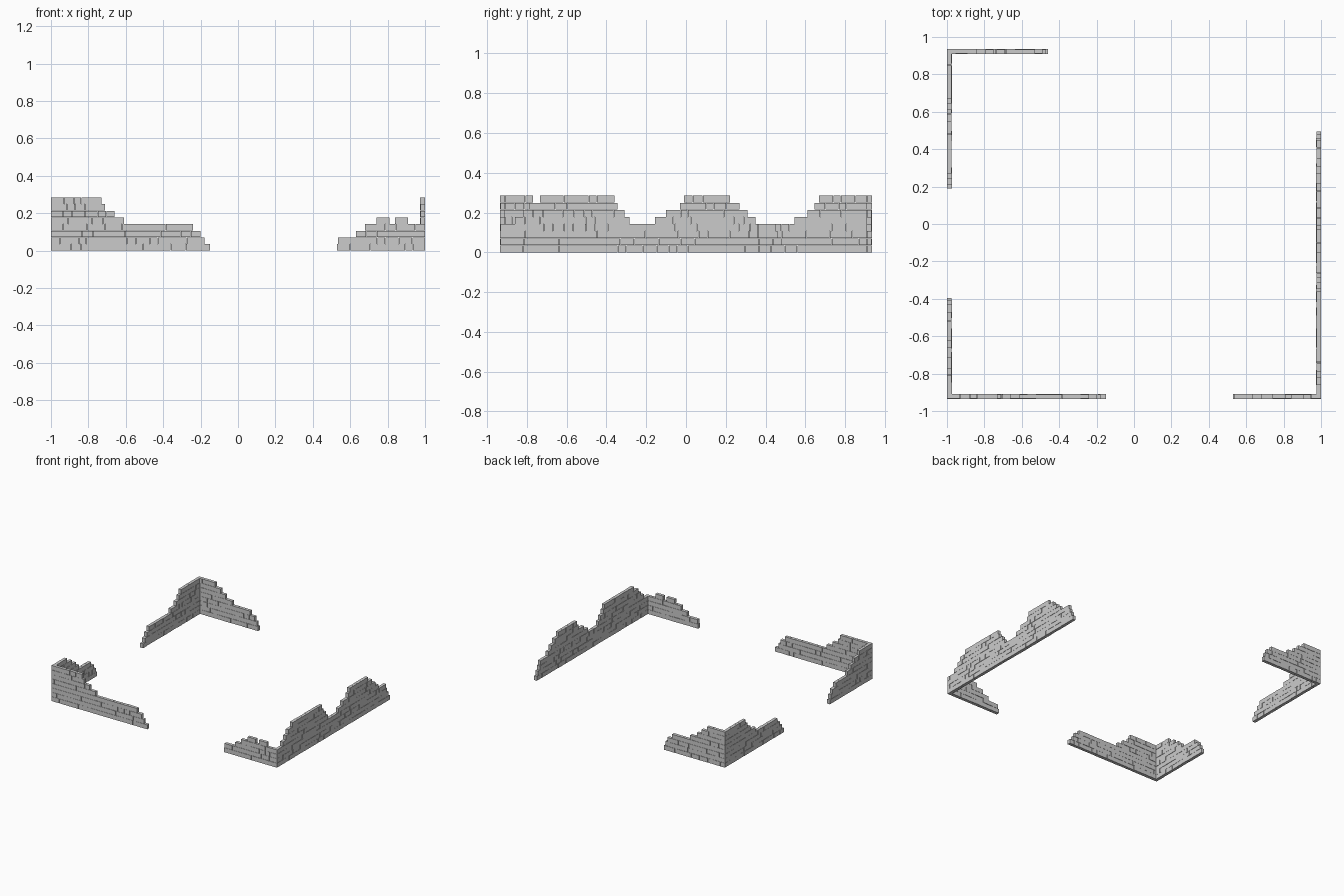
import bpy, bmesh, random
from mathutils import Matrix, Vector

if "Cube" in bpy.data.objects:
    bpy.data.objects.remove(bpy.data.objects["Cube"])

random.seed(4)
COURSE = 0.285 / 8      # height of one brick course
T = 0.025               # wall thickness
X, Y = 1.0, 0.935       # outer faces of the ruin
J = 0.0012              # joint / jitter size


def add_brick(bm, lo, hi):
    lo, hi = Vector(lo), Vector(hi)
    m = Matrix.Translation((lo + hi) / 2) @ Matrix.Diagonal((*(hi - lo), 1))
    bmesh.ops.create_cube(bm, size=1, matrix=m)


def split(a, b):
    """Cut a run into bricks of uneven length."""
    cuts = [a]
    while b - cuts[-1] > 0.11:
        cuts.append(cuts[-1] + random.uniform(0.035, 0.075))
    if b - cuts[-1] > 0.075:
        cuts.append((cuts[-1] + b) / 2)
    return list(zip(cuts, cuts[1:] + [b]))


def wall(name, axis, side, courses, inset):
    """Courses run bottom to top, each a list of (start, end) runs.
    inset(row) tells whether this wall gives way at its corner."""
    bm = bmesh.new()
    limit = X if axis == 'x' else Y
    outer = Y if axis == 'x' else X
    for row, runs in enumerate(courses):
        for a, b in runs:
            if inset(row):
                a = a + T if a <= -limit + 0.001 else a
                b = b - T if b >= limit - 0.001 else b
            for p, q in split(a, b):
                # the bricks vary slightly in depth
                o = side * (outer - random.choice((0, 0, J)))
                i = side * (outer - T - random.choice((0, 0, J, -J)))
                d0, d1 = min(o, i), max(o, i)
                p2 = p if p == a else p + J / 2
                q2 = q if q == b else q - J / 2
                z0 = row * COURSE + (J / 2 if row else 0)
                z1 = (row + 1) * COURSE - (J / 2 if row < 7 else 0)
                if axis == 'x':
                    add_brick(bm, (p2, d0, z0), (q2, d1, z1))
                else:
                    add_brick(bm, (d0, p2, z0), (d1, q2, z1))
    mesh = bpy.data.meshes.new(name)
    bm.to_mesh(mesh)
    bm.free()
    bpy.context.collection.objects.link(bpy.data.objects.new(name, mesh))


def from_start(s, ends):
    return [[(s, e)] for e in ends]


def to_end(e, starts):
    return [[(s, e)] for s in starts]


even = lambda r: r % 2 == 0
odd = lambda r: r % 2 == 1

# front left corner
wall("front_wall_left", 'x', -1,
     from_start(-X, (-.15, -.18, -.20, -.24, -.61, -.66, -.71, -.73)), even)
wall("left_wall_front", 'y', -1,
     from_start(-Y, (-.395, -.41, -.43, -.47, -.62, -.66, -.71, -.77)), odd)

# back left corner
wall("back_wall", 'x', 1,
     from_start(-X, (-.46, -.47, -.49, -.53, -.69, -.75, -.79, -.84)),
     lambda r: False)
wall("left_wall_back", 'y', -1,
     to_end(Y, (.19, .21, .24, .27, .545, .61, .645, .67)), lambda r: True)

# front right corner, with two loose bricks on top
wall("front_wall_right", 'x', -1,
     to_end(X, (.53, .535, .63, .68)) + [[(.74, .81), (.84, .91)]], even)

# long right wall with two humps
wall("right_wall", 'y', 1,
     from_start(-Y, (.495, .48, .46, .45)) + [
         [(-.86, -.285), (-.155, .35)],
         [(-.82, -.31), (-.10, .31)],
         [(-.79, -.345), (-.03, .27)],
         [(-.735, -.36), (-.01, .22)]], odd)
